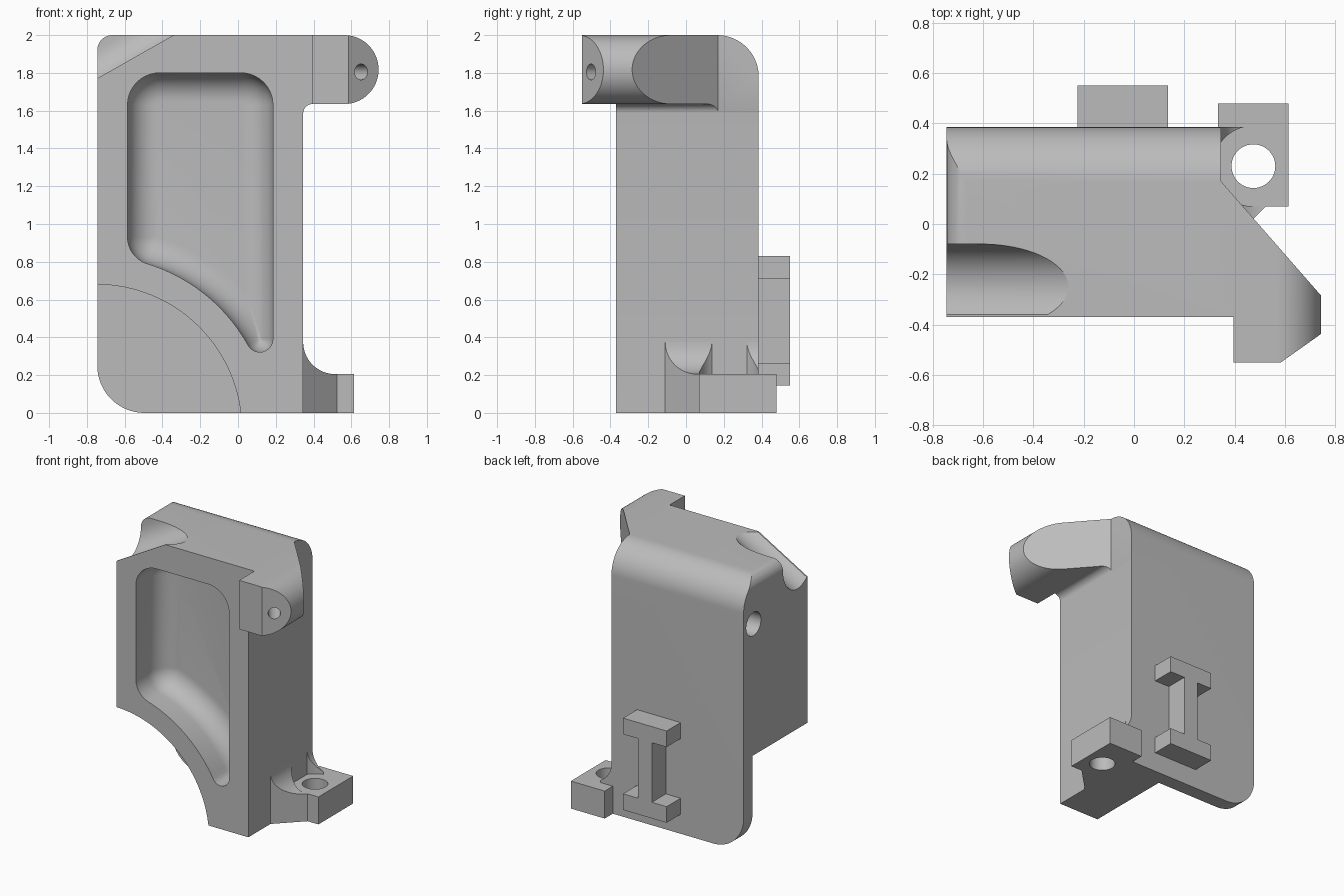
import bpy, bmesh
from math import cos, sin, pi, radians, sqrt, atan2, hypot
from mathutils import Matrix

cube = bpy.data.objects.get("Cube")
if cube:
    bpy.data.objects.remove(cube, do_unlink=True)

grey = bpy.data.materials.new("plain_grey")
grey.use_nodes = True
grey.diffuse_color = (0.5, 0.5, 0.5, 1)
grey.node_tree.nodes["Principled BSDF"].inputs["Base Color"].default_value = (0.5, 0.5, 0.5, 1)


def arc(cx, cy, r, a0, a1, n=16):
    """Points along an arc, angles in degrees."""
    angles = [radians(a0 + (a1 - a0) * i / n) for i in range(n + 1)]
    return [(cx + r * cos(a), cy + r * sin(a)) for a in angles]


def circle(cx, cy, r, n=48):
    return arc(cx, cy, r, 0, 360, n)[:-1]


def loft(name, rings):
    """Closed solid through rings of equal point count."""
    bm = bmesh.new()
    loops = [[bm.verts.new(p) for p in ring] for ring in rings]
    n = len(loops[0])
    for a, b in zip(loops, loops[1:]):
        for i in range(n):
            j = (i + 1) % n
            bm.faces.new((a[i], a[j], b[j], b[i]))
    bm.faces.new(loops[0])
    bm.faces.new(loops[-1])
    bmesh.ops.recalc_face_normals(bm, faces=bm.faces)
    mesh = bpy.data.meshes.new(name)
    bm.to_mesh(mesh)
    bm.free()
    mesh.materials.append(grey)
    obj = bpy.data.objects.new(name, mesh)
    bpy.context.collection.objects.link(obj)
    return obj


def prism(name, axis, pts, lo, hi):
    """Extrude a 2D outline along the given axis."""
    place = {"x": lambda p, h: (h, p[0], p[1]),
             "y": lambda p, h: (p[0], h, p[1]),
             "z": lambda p, h: (p[0], p[1], h)}[axis]
    return loft(name, [[place(p, h) for p in pts] for h in (lo, hi)])


def combine(target, operation, cutter):
    """Apply a boolean and discard the cutter."""
    cutter.hide_render = True
    mod = target.modifiers.new("cut", "BOOLEAN")
    mod.operation = operation
    mod.solver = "EXACT"
    mod.object = cutter
    bpy.context.view_layer.objects.active = target
    bpy.ops.object.modifier_apply(modifier=mod.name)
    bpy.data.objects.remove(cutter, do_unlink=True)


def smooth(obj):
    bpy.ops.object.select_all(action="DESELECT")
    obj.select_set(True)
    bpy.context.view_layer.objects.active = obj
    bpy.ops.object.shade_smooth_by_angle(angle=radians(25))


LEFT, FRONT, BACK, WALL = -0.745, -0.37, 0.385, 0.345

# Main body with side arm: front silhouette
silhouette = (arc(LEFT + 0.25, 0.25, 0.25, 180, 270) + [(WALL, 0)]
              + arc(WALL + 0.05, 1.585, 0.05, 180, 90, 8)
              + arc(0.562, 1.8175, 0.1825, -90, 90, 32)
              + arc(LEFT + 0.08, 1.92, 0.08, 90, 180, 10))
body = prism("bracket_body", "y", silhouette, -0.7, 0.6)

# Trim to the plan outline, with the slanted and chamfered arm
plan = [(-0.9, 0.7), (WALL + 0.001, 0.7), (WALL + 0.001, 0.17), (0.76, -0.303),
        (0.76, -0.426), (0.585, -0.55), (0.395, -0.55), (0.395, FRONT), (-0.9, FRONT)]
combine(body, "INTERSECT", prism("plan_trim", "z", plan, -0.2, 2.2))

# Flat back with a rounded top edge
side = ([(-0.9, -0.1), (BACK, -0.1)] + arc(BACK - 0.22, 1.78, 0.22, 0, 90, 24)
        + [(0.1, 2.03), (-0.9, 2.03)])
combine(body, "INTERSECT", prism("side_trim", "x", side, -1.2, 1.2))

# Quarter-round clearance in front of the thin back plate
CX, CZ = -0.75, -0.09
combine(body, "DIFFERENCE",
        prism("clearance", "y", circle(CX, CZ, 0.77, 128), -0.8, 0.28))


def pocket_outline(t):
    """Pocket outline shrunk inward by t."""
    x0, x1, top, big = -0.585 + t, 0.185 - t, 1.8 - t, 0.92 + t
    r_top, r_left, r_right = (max(r - t, 0.004) for r in (0.17, 0.15, 0.07))
    lx, rx = x0 + r_left, x1 - r_right
    lz = CZ + sqrt((big + r_left) ** 2 - (lx - CX) ** 2)
    rz = CZ + sqrt((big + r_right) ** 2 - (rx - CX) ** 2)
    la = atan2(lz - CZ, lx - CX) * 180 / pi
    ra = atan2(rz - CZ, rx - CX) * 180 / pi
    return (arc(x0 + r_top, top - r_top, r_top, 90, 180, 10)
            + arc(lx, lz, r_left, 180, 180 + la, 10)
            + arc(CX, CZ, big, la, ra, 24)[1:-1]
            + arc(rx, rz, r_right, 180 + ra, 360, 10)
            + arc(x1 - r_top, top - r_top, r_top, 0, 90, 10))


# Front pocket with a filleted floor
DEPTH, FILLET = 0.3, 0.15
levels = [(0, -0.6)]
for i in range(11):
    a = pi / 2 * i / 10
    levels.append((FILLET * (1 - cos(a)), FRONT + DEPTH - FILLET + FILLET * sin(a)))
combine(body, "DIFFERENCE", loft(
    "pocket", [[(x, y, z) for x, z in pocket_outline(t)] for t, y in levels]))

# Sloping scoop across the front upper corner
scoop = prism("scoop", "x", [(-0.08, 0.7)] + arc(-0.25, 0.17, 0.17, 0, -130, 24)
              + [(-0.6, 0.04), (-0.6, 0.7)], -0.5, 1)
scoop.data.transform(Matrix.Translation((LEFT, 0, 1.725))
                     @ Matrix.Rotation(radians(-29.6), 4, "Y"))
combine(body, "DIFFERENCE", scoop)

# Blind side hole and angled hole in the arm tip
combine(body, "DIFFERENCE", prism("side_hole", "x", circle(0.267, 1.66, 0.087), -0.9, -0.4))
tip_hole = prism("tip_hole", "x", circle(0, 0, 0.042, 32), -0.25, 0.1)
tip_hole.data.transform(Matrix.Translation((0.652, -0.503, 1.805))
                        @ Matrix.Rotation(radians(-54.6), 4, "Z"))
combine(body, "DIFFERENCE", tip_hole)
smooth(body)

# Mounting foot with a fillet up to the body wall
foot_profile = ([(0.25, 0), (0.615, 0), (0.615, 0.205)]
                + arc(WALL + 0.17, 0.375, 0.17, 270, 180) + [(0.25, 0.375)])
foot = prism("mounting_foot", "y", foot_profile, -0.4, 0.48)
foot_plan = [(0.335, -0.12), (0.525, 0.07), (0.7, 0.07), (0.7, 0.6), (0.335, 0.6)]
combine(foot, "INTERSECT", prism("foot_trim", "z", foot_plan, -0.2, 0.6))
back_box = [(0.2, BACK), (0.8, BACK), (0.8, 0.7), (0.2, 0.7)]
combine(foot, "DIFFERENCE", prism("foot_back", "z", back_box, 0.205, 0.6))
combine(foot, "DIFFERENCE", prism("spot_face", "z", circle(0.475, 0.23, 0.16, 64), 0.205, 0.6))
combine(foot, "DIFFERENCE", prism("bolt_hole", "z", circle(0.475, 0.23, 0.087), -0.2, 0.6))
smooth(foot)

# Raised flanged key on the back, mirrored about its centre
half = [(0.18, -0.3425), (0.18, -0.2225), (0.058, -0.2225),
        (0.058, 0.2225), (0.18, 0.2225), (0.18, 0.3425)]
outline = half + [(-x, z) for x, z in reversed(half)]
prism("back_key", "y", [(x - 0.045, z + 0.4875) for x, z in outline], BACK - 0.02, 0.55)
